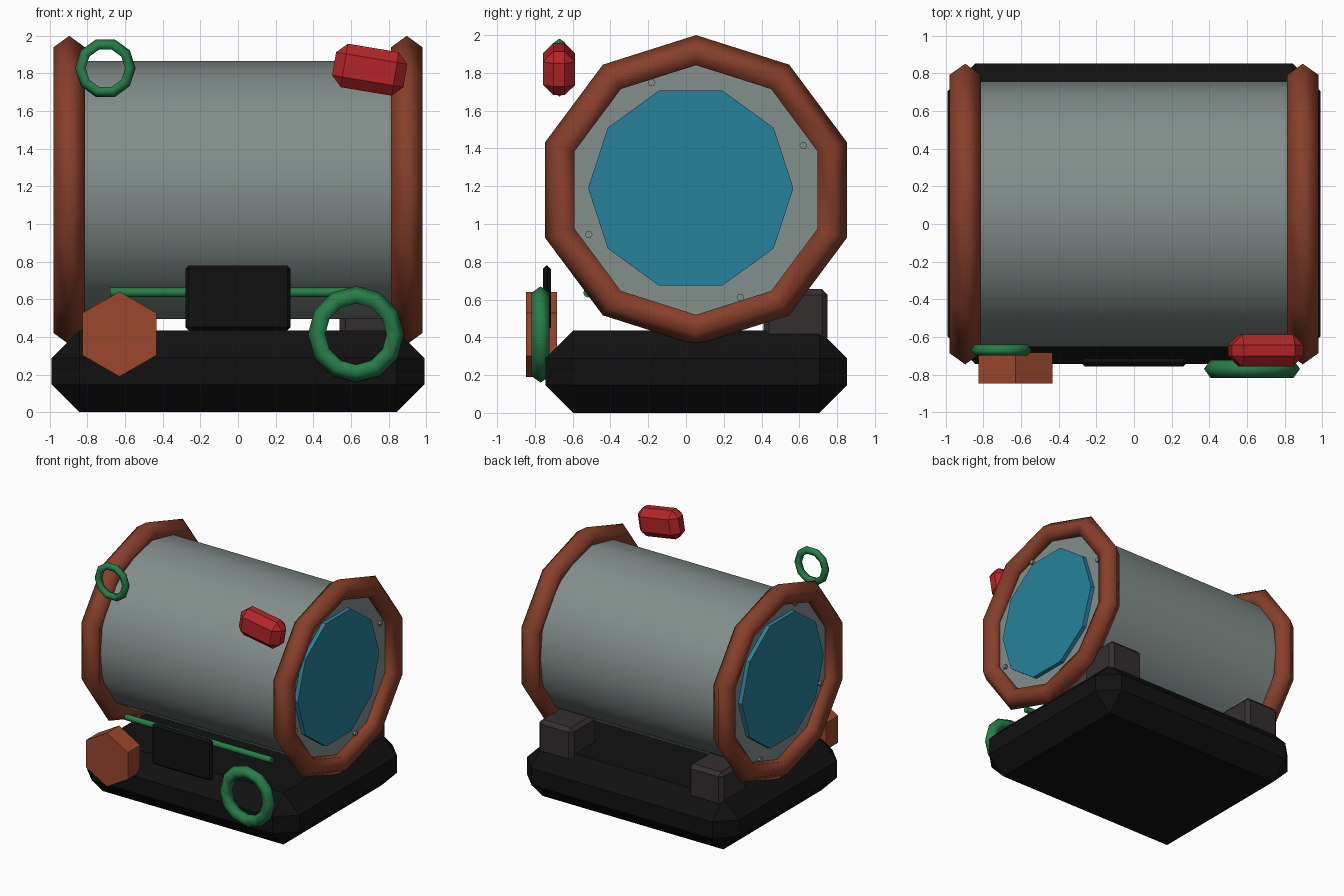
import bpy
import math

if "Cube" in bpy.data.objects:
    bpy.data.objects.remove(bpy.data.objects["Cube"])

HALF_PI = math.pi / 2


def srgb(r, g, b):
    lin = [((c / 255 + 0.055) / 1.055) ** 2.4 if c > 10 else c / 3294 for c in (r, g, b)]
    return (*lin, 1.0)


def material(name, *rgb):
    m = bpy.data.materials.new(name)
    m.diffuse_color = srgb(*rgb)
    m.use_nodes = True
    m.node_tree.nodes["Principled BSDF"].inputs["Base Color"].default_value = m.diffuse_color
    return m


BLACK = material("black", 17, 17, 17)
CHARCOAL = material("charcoal", 52, 46, 47)
STEEL = material("steel_grey", 130, 142, 139)
RUST = material("rust", 135, 63, 42)
COPPER = material("copper", 155, 71, 44)
GREEN = material("green", 38, 125, 72)
RED = material("red", 180, 37, 40)
BLUE = material("blue", 38, 130, 155)


def finish(name, mat, angle=None):
    ob = bpy.context.object
    ob.name = ob.data.name = name
    ob.data.materials.append(mat)
    if angle:
        bpy.ops.object.shade_smooth_by_angle(angle=math.radians(angle))
    return ob


def box(name, mat, lo, hi, bevel, tilt=0.0):
    """Box between two corners with a single-step chamfer."""
    mid = [(a + b) / 2 for a, b in zip(lo, hi)]
    bpy.ops.mesh.primitive_cube_add(size=1, location=mid)
    ob = bpy.context.object
    ob.scale = [b - a for a, b in zip(lo, hi)]
    bpy.ops.object.transform_apply(location=False, rotation=False, scale=True)
    ob.rotation_euler.y = tilt
    mod = ob.modifiers.new("chamfer", 'BEVEL')
    mod.width, mod.segments = bevel, 1
    mod.limit_method = 'NONE'
    return finish(name, mat)


def cylinder(name, mat, sides, radius, depth, loc, rot, angle=None, stretch=1.0):
    bpy.ops.mesh.primitive_cylinder_add(vertices=sides, radius=radius, depth=depth,
                                        location=loc, rotation=rot)
    bpy.context.object.scale.y = stretch
    return finish(name, mat, angle)


def ring(name, mat, sides, major, minor, loc, rot, stretch=1.0):
    bpy.ops.mesh.primitive_torus_add(major_segments=sides, minor_segments=5,
                                     major_radius=major, minor_radius=minor,
                                     location=loc, rotation=rot)
    bpy.context.object.scale.y = stretch
    return finish(name, mat, 80)


ALONG_X = (0, HALF_PI, 0)
ALONG_Y = (HALF_PI, 0, 0)
CY, CZ = 0.053, 1.18      # drum axis

# Chamfered base
box("base", BLACK, (-0.99, -0.745, 0), (0.99, 0.853, 0.435), 0.147)

# Drum lying along x
cylinder("drum", STEEL, 16, 0.685, 1.77, (0, CY, CZ), ALONG_X, 40, 1.03)

# Both ends: rim, blue cover, four bolts, rear support block
for side, label in ((-1, "left"), (1, "right")):
    ring(label + "_rim", RUST, 10, 0.732, 0.088, (side * 0.897, CY, CZ), ALONG_X, 1.024)
    cylinder(label + "_cover", BLUE, 10, 0.543, 0.06, (side * 0.89, 0.025, 1.19), ALONG_X)
    for k in range(4):
        a = math.radians(22.5 + 90 * k)
        cylinder(f"{label}_bolt_{k + 1}", STEEL, 6, 0.02, 0.04,
                 (side * 0.885, CY + 0.615 * math.cos(a), CZ + 0.615 * math.sin(a)), ALONG_X)
    box(label + "_support_block", CHARCOAL,
        (side * 0.70 - 0.16, 0.41, 0.37), (side * 0.70 + 0.16, 0.75, 0.655), 0.03)

# Front fittings
box("front_plate", BLACK, (-0.28, -0.757, 0.435), (0.28, -0.715, 0.78), 0.018)
cylinder("front_rod", GREEN, 8, 0.026, 1.36, (0, -0.518, 0.637), ALONG_X, 50)
cylinder("hex_knob", COPPER, 6, 0.226, 0.165, (-0.63, -0.765, 0.415), ALONG_Y)
ring("large_front_ring", GREEN, 12, 0.204, 0.051, (0.627, -0.77, 0.415), ALONG_Y)

# Floating ring and tag near the top
ring("small_upper_ring", GREEN, 10, 0.13, 0.031, (-0.705, -0.67, 1.828), ALONG_Y)
box("red_tag", RED, (0.508, -0.757, 1.703), (0.892, -0.587, 1.937), 0.055, math.radians(9.5))
